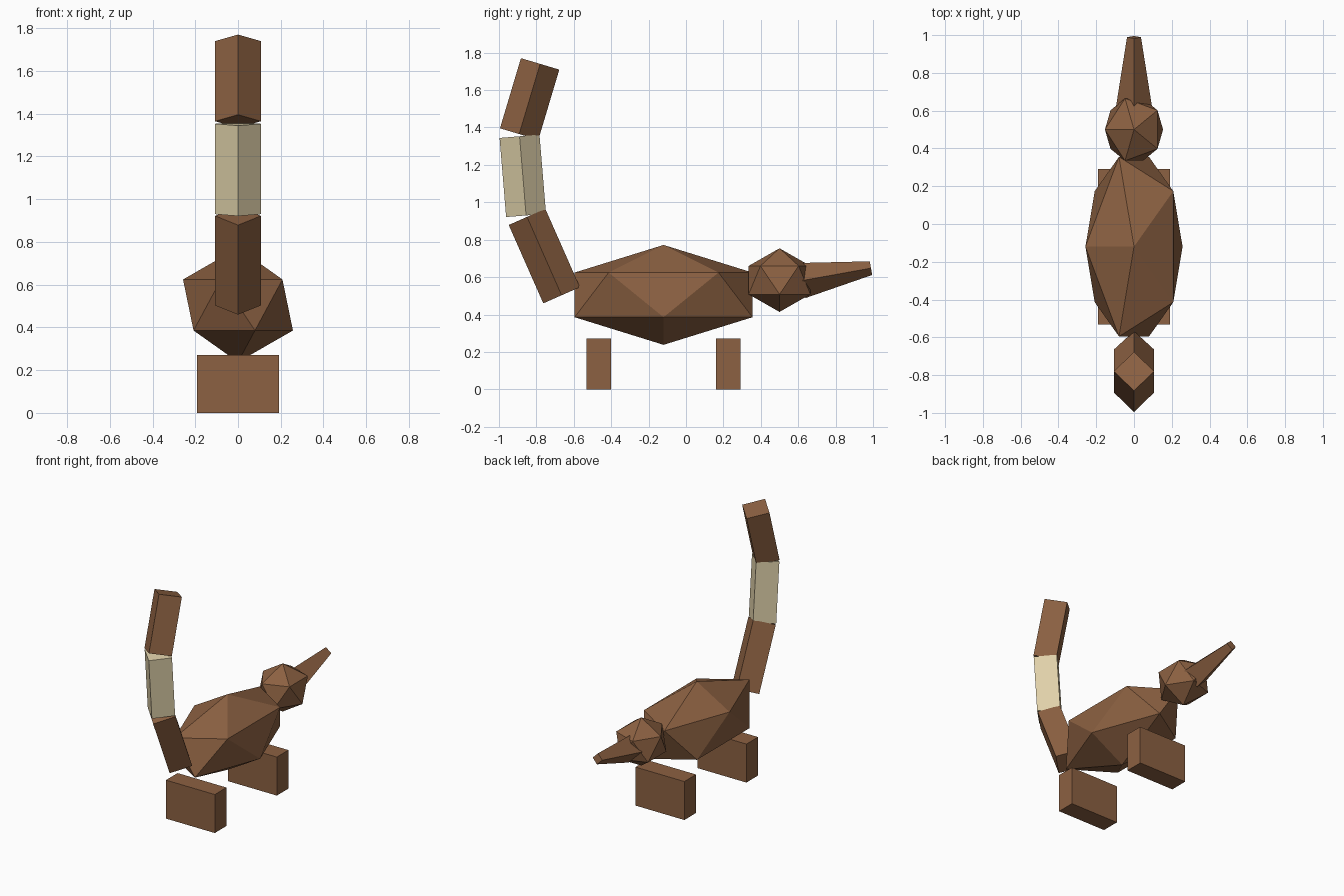
import bpy, bmesh, math
from mathutils import Matrix, Vector

if "Cube" in bpy.data.objects:
    bpy.data.objects.remove(bpy.data.objects["Cube"])


def material(name, rgb):
    m = bpy.data.materials.new(name)
    m.diffuse_color = (*rgb, 1)
    m.use_nodes = True
    m.node_tree.nodes["Principled BSDF"].inputs["Base Color"].default_value = m.diffuse_color
    return m


BROWN = material("brown", (0.262, 0.119, 0.054))
CREAM = material("cream", (0.745, 0.638, 0.402))


def finish(bm, name, mat):
    bmesh.ops.recalc_face_normals(bm, faces=bm.faces)
    me = bpy.data.meshes.new(name)
    bm.to_mesh(me)
    bm.free()
    me.materials.append(mat)
    ob = bpy.data.objects.new(name, me)
    bpy.context.collection.objects.link(ob)
    return ob


def ico(name, centre, radii, mat):
    """Stretched icosahedron, turned half round about z."""
    bm = bmesh.new()
    bmesh.ops.create_icosphere(bm, subdivisions=1, radius=1)
    bm.transform(Matrix.Translation(centre) @ Matrix.Diagonal((*radii, 1))
                 @ Matrix.Rotation(math.pi, 4, 'Z'))
    return finish(bm, name, mat)


def rod(name, a, b, r1, r2, mat):
    """Four-sided rod between two (y, z) points, corners up, down and sideways."""
    a, b = Vector((0, *a)), Vector((0, *b))
    d = b - a
    bm = bmesh.new()
    bmesh.ops.create_cone(bm, cap_ends=True, segments=4,
                          radius1=r1, radius2=r2, depth=d.length)
    bm.transform(Matrix.Translation((a + b) / 2)
                 @ Matrix.Rotation(math.atan2(-d.y, d.z), 4, 'X'))
    return finish(bm, name, mat)


def box(name, centre, size, mat):
    bm = bmesh.new()
    bmesh.ops.create_cube(bm, size=1)
    bm.transform(Matrix.Translation(centre) @ Matrix.Diagonal((*size, 1)))
    return finish(bm, name, mat)


# Body and head
ico("body", (0, -0.12, 0.505), (0.2875, 0.559, 0.267), BROWN)
ico("head", (0, 0.5, 0.584), (0.172, 0.194, 0.17), BROWN)

# Tapered snout
rod("snout", (0.623, 0.582), (0.989, 0.648), 0.095, 0.037, BROWN)

# Foot blocks
for name, y in (("rear_foot", -0.467), ("fore_foot", 0.226)):
    box(name, (0, y, 0.136), (0.382, 0.13, 0.272), BROWN)

# Raised three-part tail with a pale middle
rod("tail_lower", (-0.665, 0.503), (-0.85, 0.922), 0.107, 0.107, BROWN)
rod("tail_middle", (-0.855, 0.93), (-0.89, 1.353), 0.107, 0.107, CREAM)
rod("tail_upper", (-0.892, 1.365), (-0.78, 1.74), 0.107, 0.107, BROWN)
